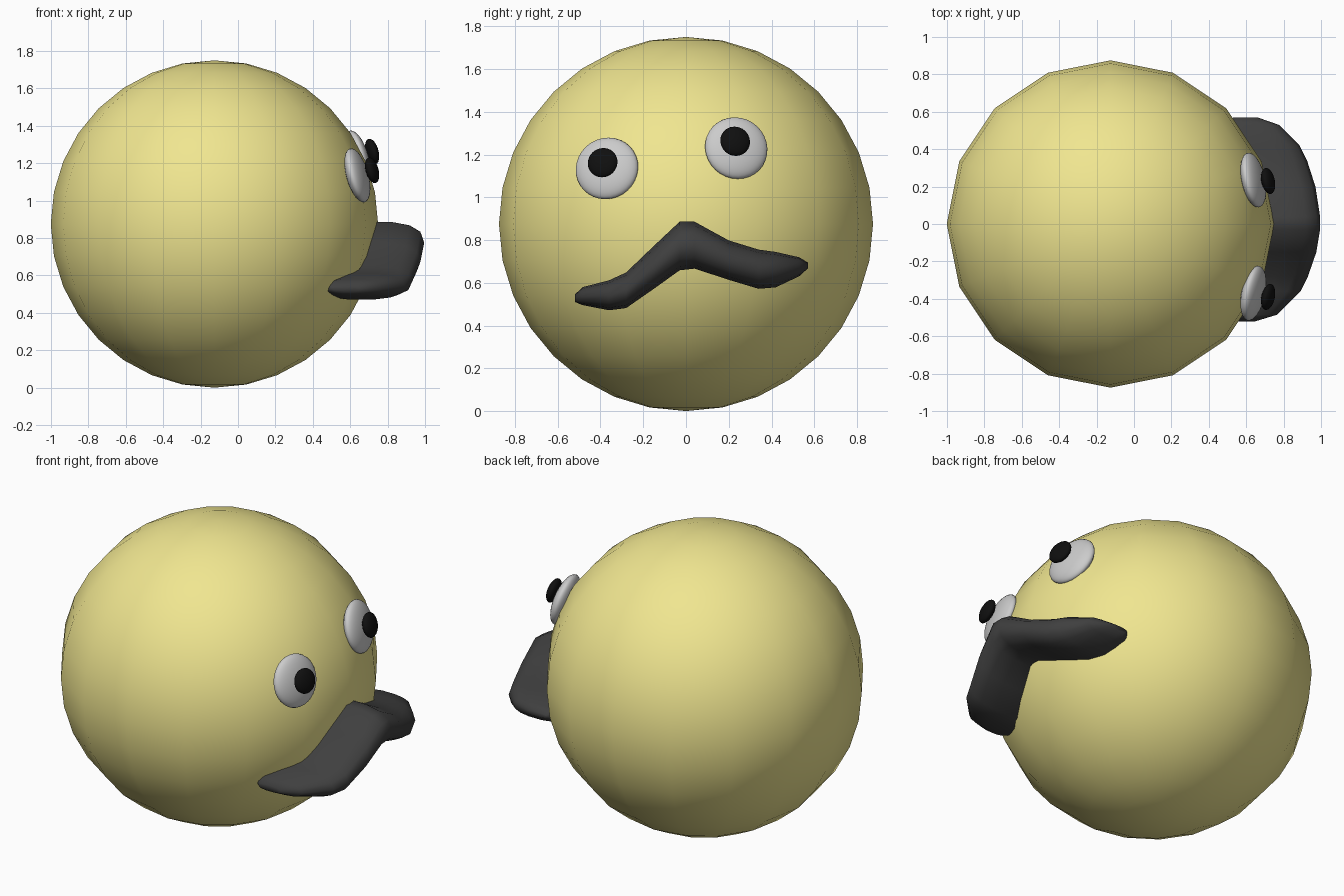
import bpy, bmesh, math
from mathutils import Vector

if "Cube" in bpy.data.objects:
    bpy.data.objects.remove(bpy.data.objects["Cube"])


def material(name, rgb):
    m = bpy.data.materials.new(name)
    m.diffuse_color = (*rgb, 1)
    m.use_nodes = True
    m.node_tree.nodes["Principled BSDF"].inputs["Base Color"].default_value = m.diffuse_color
    return m


YELLOW = material("yellow", (0.87, 0.79, 0.28))
WHITE = material("white", (0.8, 0.8, 0.8))
BLACK = material("black", (0.005, 0.005, 0.005))
CHARCOAL = material("charcoal", (0.05, 0.05, 0.05))


def ball(name, loc, scale, mat, segs, rings, normal=(0, 0, 1)):
    """Smooth sphere whose pole points along normal."""
    bpy.ops.mesh.primitive_uv_sphere_add(segments=segs, ring_count=rings, radius=1, location=loc)
    ob = bpy.context.object
    ob.name = name
    ob.scale = scale
    if normal != (0, 0, 1):
        ob.rotation_euler = Vector(normal).to_track_quat('Z', 'Y').to_euler()
    ob.data.materials.append(mat)
    bpy.ops.object.shade_smooth()
    return ob


# Round head
ball("head", (-0.126, 0, 0.875), (0.875,) * 3, YELLOW, 16, 16)

# Flattened eyes and pupils on the +x face, at uneven heights
for side, y, z, py, pz in (("right", -0.37, 1.135, -0.39, 1.162),
                           ("left", 0.235, 1.23, 0.23, 1.262)):
    n = (0.94, 0.2 * math.copysign(1, y), 0.26)
    ball(side + "_eye", (0.638, y, z), (0.149, 0.149, 0.052), WHITE, 32, 16, n)
    ball(side + "_pupil", (0.717, py, pz), (0.071, 0.071, 0.032), BLACK, 24, 12, n)

# Moustache: lofted rounded sections (y, back x, front x, bottom z, top z)
sections = [(-0.52, 0.50, 0.65, 0.510, 0.545),
            (-0.485, 0.46, 0.765, 0.495, 0.580),
            (-0.36, 0.43, 0.89, 0.470, 0.613),
            (-0.28, 0.44, 0.93, 0.480, 0.650),
            (-0.15, 0.48, 0.975, 0.570, 0.775),
            (-0.03, 0.50, 0.995, 0.656, 0.888),
            (0.04, 0.50, 0.995, 0.664, 0.888),
            (0.20, 0.49, 0.97, 0.612, 0.800),
            (0.34, 0.47, 0.925, 0.570, 0.757),
            (0.42, 0.47, 0.885, 0.577, 0.746),
            (0.53, 0.49, 0.775, 0.630, 0.720),
            (0.57, 0.53, 0.66, 0.667, 0.695)]
N = 14


def soft(v):
    return math.copysign(abs(v) ** 0.8, v)


bm = bmesh.new()
loops = []
for y, x0, x1, z0, z1 in sections:
    angles = [2 * math.pi * i / N for i in range(N)]
    loops.append([bm.verts.new(((x0 + x1) / 2 + (x1 - x0) / 2 * soft(math.cos(a)), y,
                                (z0 + z1) / 2 + (z1 - z0) / 2 * soft(math.sin(a))))
                  for a in angles])
for a, b in zip(loops, loops[1:]):
    for i in range(N):
        j = (i + 1) % N
        bm.faces.new((a[i], a[j], b[j], b[i]))
bm.faces.new(loops[0])
bm.faces.new(loops[-1])
bmesh.ops.recalc_face_normals(bm, faces=bm.faces)
for f in bm.faces:
    f.smooth = True
mesh = bpy.data.meshes.new("moustache")
bm.to_mesh(mesh)
bm.free()
mesh.materials.append(CHARCOAL)
bpy.context.collection.objects.link(bpy.data.objects.new("moustache", mesh))
